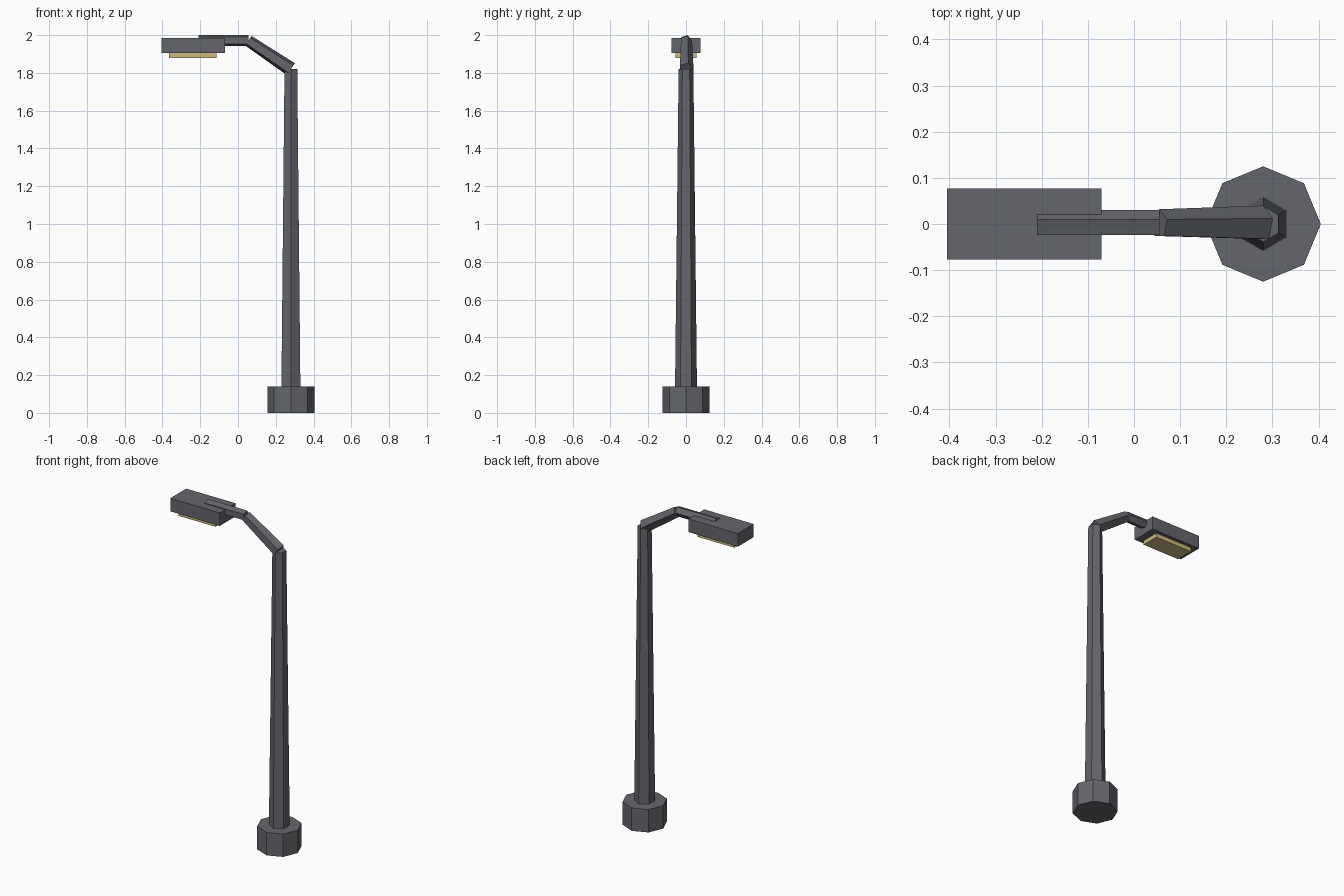
import bpy
import bmesh
from mathutils import Matrix, Vector

cube = bpy.data.objects.get("Cube")
if cube:
    bpy.data.objects.remove(cube, do_unlink=True)


def make_material(name, rgb):
    mat = bpy.data.materials.new(name)
    mat.use_nodes = True
    color = (*rgb, 1.0)
    mat.diffuse_color = color
    mat.node_tree.nodes["Principled BSDF"].inputs["Base Color"].default_value = color
    return mat


def add_object(name, bm, mat):
    mesh = bpy.data.meshes.new(name)
    bm.to_mesh(mesh)
    bm.free()
    mesh.materials.append(mat)
    obj = bpy.data.objects.new(name, mesh)
    bpy.context.collection.objects.link(obj)
    return obj


def tapered_bar(name, sides, start, end, r_start, r_end, mat):
    """Capped prism between two points in the xz plane, one corner towards +y."""
    start, end = Vector(start), Vector(end)
    direction = (end - start).normalized()
    across = Vector((0, 1, 0))
    side = across.cross(direction)
    frame = Matrix((side, across, direction)).transposed().to_4x4()
    frame.translation = (start + end) / 2
    bm = bmesh.new()
    bmesh.ops.create_cone(bm, cap_ends=True, segments=sides, radius1=r_start,
                          radius2=r_end, depth=(end - start).length, matrix=frame)
    return add_object(name, bm, mat)


def box(name, low, high, mat):
    low, high = Vector(low), Vector(high)
    bm = bmesh.new()
    bmesh.ops.create_cube(bm, size=1, matrix=Matrix.Translation((low + high) / 2)
                          @ Matrix.Diagonal((*(high - low), 1)))
    return add_object(name, bm, mat)


metal = make_material("dark grey metal", (0.13, 0.133, 0.15))
glow = make_material("pale yellow lamp", (0.62, 0.5, 0.22))

# Footing and upright
POLE_X = 0.28
tapered_bar("base", 8, (POLE_X, 0, 0), (POLE_X, 0, 0.14), 0.125, 0.125, metal)
tapered_bar("pole", 6, (POLE_X, 0, 0.14), (POLE_X, 0, 1.82), 0.058, 0.039, metal)

# Bent arm
tapered_bar("sloping_arm", 5, (POLE_X, 0, 1.82), (0.055, 0, 1.97), 0.04, 0.032, metal)
tapered_bar("level_arm", 5, (0.055, 0, 1.9715), (-0.21, 0, 1.9715), 0.03, 0.03, metal)

# Lamp head with light panel beneath
box("lamp_housing", (-0.405, -0.077, 1.905), (-0.07, 0.077, 1.985), metal)
box("light_panel", (-0.365, -0.055, 1.88), (-0.115, 0.055, 1.905), glow)
